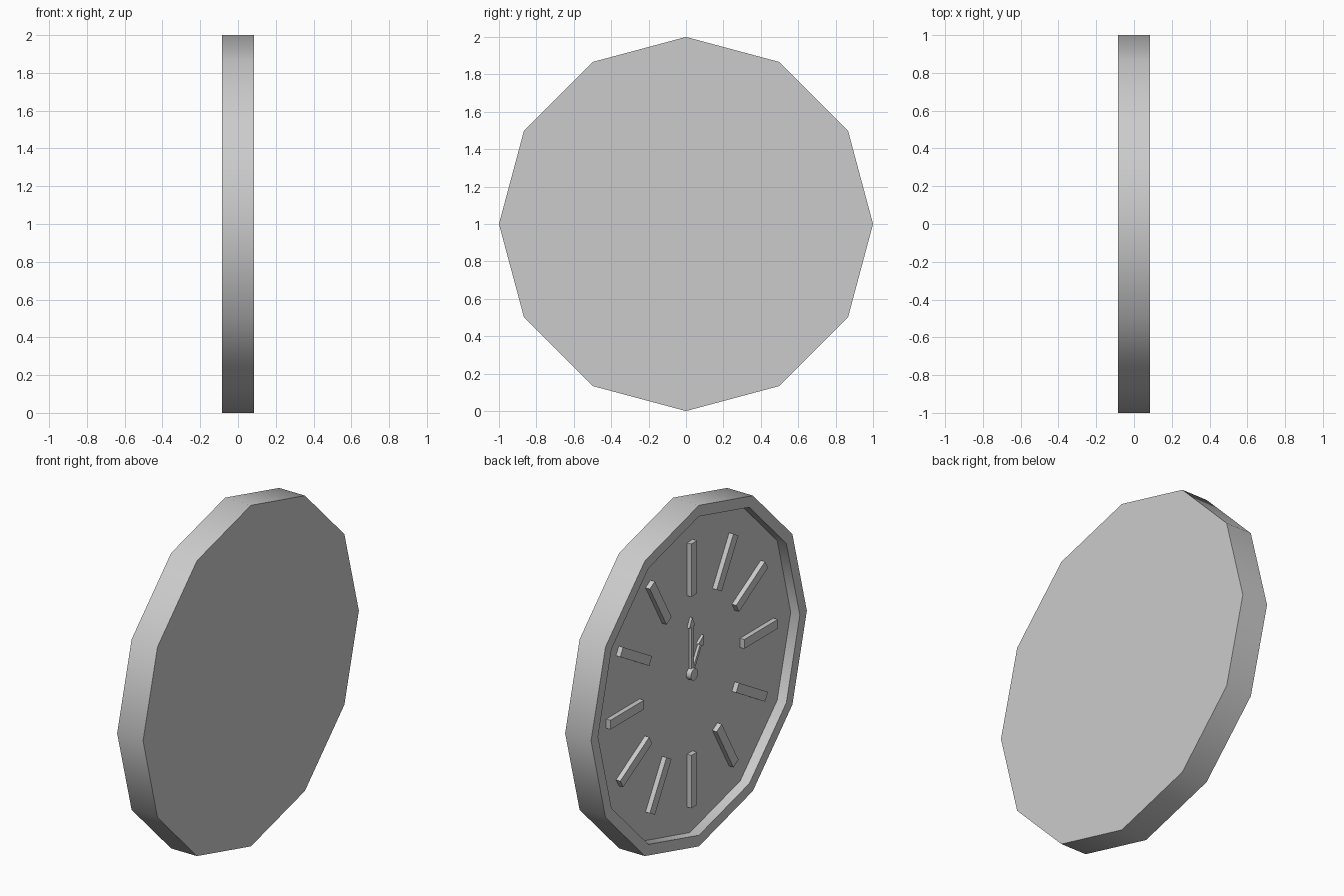
import bpy, bmesh, math
from mathutils import Matrix, Vector

if "Cube" in bpy.data.objects:
    bpy.data.objects.remove(bpy.data.objects["Cube"])

HALF = 0.084      # half thickness of the case
FLOOR = -0.025    # x of the dial surface
CZ = 1.0          # height of the dial centre


def make_object(name, bm, smooth=False):
    bmesh.ops.recalc_face_normals(bm, faces=bm.faces[:])
    mesh = bpy.data.meshes.new(name)
    bm.to_mesh(mesh)
    bm.free()
    ob = bpy.data.objects.new(name, mesh)
    bpy.context.collection.objects.link(ob)
    if smooth:
        bpy.ops.object.select_all(action='DESELECT')
        ob.select_set(True)
        bpy.context.view_layer.objects.active = ob
        bpy.ops.object.shade_smooth_by_angle(angle=math.radians(31))
    return ob


def dial_point(x, across, up, angle):
    """Point on the dial plane, turned clockwise as seen from -x."""
    s, c = math.sin(angle), math.cos(angle)
    return Vector((x, -(across * c + up * s), CZ + up * c - across * s))


def prism(name, outline, x_back, x_front, angle=0.0):
    """Extrude a flat (across, up) outline along x."""
    bm = bmesh.new()
    face = bm.faces.new([bm.verts.new(dial_point(x_back, a, u, angle)) for a, u in outline])
    ext = bmesh.ops.extrude_face_region(bm, geom=[face], use_keep_orig=True)
    verts = [v for v in ext["geom"] if isinstance(v, bmesh.types.BMVert)]
    bmesh.ops.translate(bm, verts=verts, vec=(x_front - x_back, 0, 0))
    return make_object(name, bm)


# Twelve-sided case with a recessed dial on the -x side
bm = bmesh.new()
rings = []
for x, r in ((HALF, 1.0), (-HALF, 1.0), (-HALF, 0.935), (FLOOR, 0.935)):
    rings.append([bm.verts.new(dial_point(x, 0, r, i * math.pi / 6)) for i in range(12)])
for a, b in zip(rings, rings[1:]):
    for i in range(12):
        j = (i + 1) % 12
        bm.faces.new((a[i], a[j], b[j], b[i]))
bm.faces.new(rings[0])
bm.faces.new(rings[-1])
make_object("clock_case", bm, smooth=True)

# Hour markers
w = 0.027
bar = [(-w, 0.465), (w, 0.465), (w, 0.775), (-w, 0.775)]
for i in range(12):
    prism(f"hour_marker_{i + 1}", bar, FLOOR + 0.002, FLOOR - 0.028, (i + 1) * math.pi / 6)


# Arrow-tipped hands
def hand(name, length, angle):
    s, h, neck = 0.009, 0.027, length - 0.055
    outline = [(-s, 0), (s, 0), (s, neck), (h, neck), (0, length), (-h, neck), (-s, neck)]
    prism(name, outline, FLOOR + 0.002, FLOOR - 0.016, angle)


hand("minute_hand", 0.33, 0.0)
hand("hour_hand", 0.215, math.pi / 6)

# Centre pivot
bm = bmesh.new()
bmesh.ops.create_cone(bm, cap_ends=True, segments=12, radius1=0.034, radius2=0.034, depth=0.032,
                      matrix=Matrix.Translation((FLOOR - 0.014, 0, CZ)) @ Matrix.Rotation(math.pi / 2, 4, 'Y'))
make_object("centre_pivot", bm, smooth=True)
